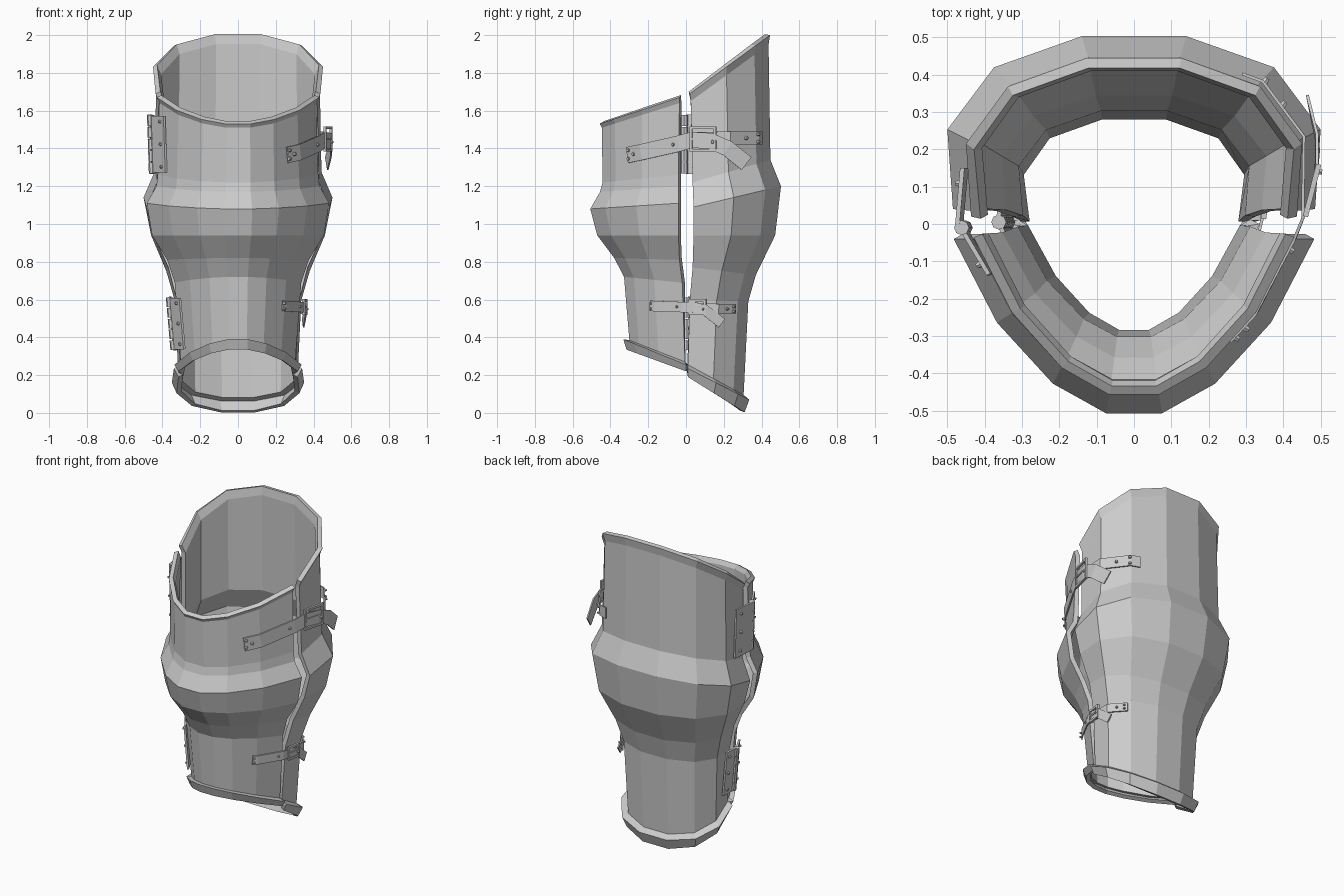
import bpy, bmesh, math
from mathutils import Vector, Matrix

if "Cube" in bpy.data.objects:
    bpy.data.objects.remove(bpy.data.objects["Cube"])


def make(name, bm, thickness=0, offset=0):
    me = bpy.data.meshes.new(name)
    bm.to_mesh(me)
    bm.free()
    ob = bpy.data.objects.new(name, me)
    bpy.context.collection.objects.link(ob)
    if thickness:
        m = ob.modifiers.new("thickness", 'SOLIDIFY')
        m.thickness, m.offset = thickness, offset
    return ob


def grid_faces(bm, rows):
    vs = [[bm.verts.new(p) for p in r] for r in rows]
    for a, b in zip(vs, vs[1:]):
        for i in range(len(a) - 1):
            bm.faces.new((a[i], a[i + 1], b[i + 1], b[i]))


def shell(name, section, rows, sign):
    """Half shell: rows are (half width, depth, edge y, z at edge, z at centre)."""
    out = []
    for hw, d, e, zs, zc in rows:
        half = []
        for fx, fy in section:
            y = e + (d - e) * fy
            half.append((fx * hw, y, zs + (zc - zs) * fy))
        loop = half + [(-x, y, z) for x, y, z in reversed(half)]
        if sign < 0:
            loop.reverse()
        out.append([(x, sign * y, z) for x, y, z in loop])
    bm = bmesh.new()
    grid_faces(bm, out)
    return make(name, bm, 0.028, -1)


def strip(name, path, width, thickness=0.008):
    """Flat band that follows a path and stands upright on the shell."""
    pts = [Vector(p) for p in path]
    lo, hi = [], []
    for i, p in enumerate(pts):
        t = (pts[min(i + 1, len(pts) - 1)] - pts[max(i - 1, 0)]).normalized()
        n = Vector((t.y, -t.x, 0)).normalized()
        w = n.cross(t).normalized() * width / 2
        lo.append(p - w)
        hi.append(p + w)
    bm = bmesh.new()
    grid_faces(bm, [lo, hi])
    return make(name, bm, thickness)


def rivets(name, items, r):
    """items: (position, outward direction)"""
    bm = bmesh.new()
    for p, n in items:
        rot = Vector(n).to_track_quat('Z', 'Y').to_matrix().to_4x4()
        bmesh.ops.create_cone(bm, cap_ends=True, segments=6, radius1=r, radius2=r * 0.6,
                              depth=0.018, matrix=Matrix.Translation(p) @ rot)
    return make(name, bm)


def buckle(name, centre, w, h, tilt):
    """Square frame of four bars with a pin, lying against the strap."""
    bm = bmesh.new()
    base = Matrix.Translation(centre) @ Matrix.Rotation(tilt, 4, 'Z')
    b = 0.014
    for y, z, sy, sz in ((0, h / 2, w, b), (0, -h / 2, w, b), (w / 2, 0, b, h + b),
                         (-w / 2, 0, b, h + b), (0, 0, w, b * 0.7)):
        bmesh.ops.create_cube(bm, size=1, matrix=base @ Matrix.Translation((0, y, z))
                              @ Matrix.Diagonal((b, sy, sz, 1)))
    return make(name, bm)


def hinge(name, pin, z0, z1, back_leaf, front_leaf, lean):
    """Barrel with two riveted leaves; lean shifts x from bottom to top."""
    h, zc = z1 - z0, (z0 + z1) / 2
    objs = [strip(name + "_back_leaf", [(x, y, zc) for x, y in back_leaf], h, 0.012),
            strip(name + "_front_leaf", [(x, y, zc) for x, y in front_leaf], h * 0.95, 0.012)]
    bm = bmesh.new()
    for k in range(5):
        bmesh.ops.create_cone(bm, cap_ends=True, segments=8, radius1=0.02, radius2=0.02,
                              depth=h / 5 - 0.006,
                              matrix=Matrix.Translation((*pin, z0 + h * (k + 0.5) / 5)))
    objs.append(make(name + "_barrel", bm))
    items = []
    for leaf in (back_leaf, front_leaf):
        a, b = Vector(leaf[0]), Vector(leaf[1])
        d = (b - a).normalized()
        n = Vector((d.y, -d.x, 0))
        if n.x > 0:
            n = -n
        p = a.lerp(b, 0.72)
        items += [((p.x + n.x * .008, p.y + n.y * .008, z0 + h * f), n) for f in (.12, .5, .88)]
    objs.append(rivets(name + "_rivets", items, 0.011))
    for o in objs:
        for v in o.data.vertices:
            v.co.x += lean * (v.co.z - zc) / h


# Armour shells
shell("front_shell", [(1, 0), (.76, .48), (.45, .83), (.155, 1)], [
    (.315, .315, 0, .22, .335), (.337, .332, 0, .255, .39), (.303, .30, .005, .27, .385),
    (.335, .328, .02, .69, .72), (.375, .38, .035, .81, .82), (.455, .47, .04, .94, .94),
    (.483, .507, .04, 1.11, 1.08), (.432, .455, .04, 1.20, 1.17), (.425, .442, .04, 1.26, 1.22),
    (.415, .445, .035, 1.64, 1.51), (.43, .457, .035, 1.67, 1.53)], -1)
shell("back_shell", [(.97, 0), (1, .46), (.75, .82), (.28, 1)], [
    (.325, .31, .01, .19, .003), (.35, .335, .01, .235, .07), (.315, .305, .01, .255, .095),
    (.335, .33, .02, .60, .59), (.38, .37, .035, .77, .73), (.46, .472, .04, .94, .94),
    (.5, .503, .04, 1.09, 1.20), (.442, .447, .035, 1.22, 1.34), (.432, .437, .025, 1.65, 1.95),
    (.45, .445, .02, 1.69, 2.0)], 1)

# Hinges on the left side
hinge("upper_hinge", (-.457, -.01), 1.265, 1.58, [(-.468, 0), (-.455, .15)],
      [(-.45, -.025), (-.385, -.135)], -.01)
hinge("lower_hinge", (-.35, .005), .33, .615, [(-.35, .01), (-.345, .10)],
      [(-.345, -.01), (-.295, -.105)], -.025)

# Straps and buckles on the right side
strip("upper_front_strap", [(.262, -.31, 1.365), (.327, -.238, 1.38), (.43, -.04, 1.425),
                            (.458, .03, 1.445), (.489, .13, 1.44), (.492, .22, 1.40),
                            (.47, .32, 1.32)], .085)
strip("upper_back_strap", [(.452, .02, 1.45), (.455, .235, 1.455), (.345, .382, 1.455),
                           (.29, .402, 1.455)], .07)
strip("lower_front_strap", [(.237, -.19, .567), (.257, -.165, .565), (.335, -.02, .56),
                            (.35, .04, .56), (.36, .10, .545), (.345, .19, .475)], .055)
strip("lower_back_strap", [(.343, .01, .553), (.347, .172, .55), (.268, .262, .55)], .055)
buckle("upper_buckle", (.477, .09, 1.45), .13, .12, -.25)
buckle("lower_buckle", (.354, .06, .56), .08, .07, -.15)

# Strap rivets
f, s, b = (.88, -.47, 0), (1, -.1, 0), (.6, .8, 0)
rivets("upper_strap_rivets", [((.274, -.305, 1.39), f), ((.274, -.305, 1.345), f),
       ((.30, -.28, 1.37), f), ((.42, -.07, 1.42), f), ((.495, .14, 1.435), s),
       ((.352, .383, 1.475), b), ((.352, .383, 1.435), b), ((.40, .32, 1.455), b)], .012)
rivets("lower_strap_rivets", [((.246, -.187, .58), f), ((.246, -.187, .552), f),
       ((.325, -.05, .562), f), ((.364, .09, .55), s),
       ((.285, .253, .562), b), ((.285, .253, .538), b), ((.315, .22, .55), b)], .009)
